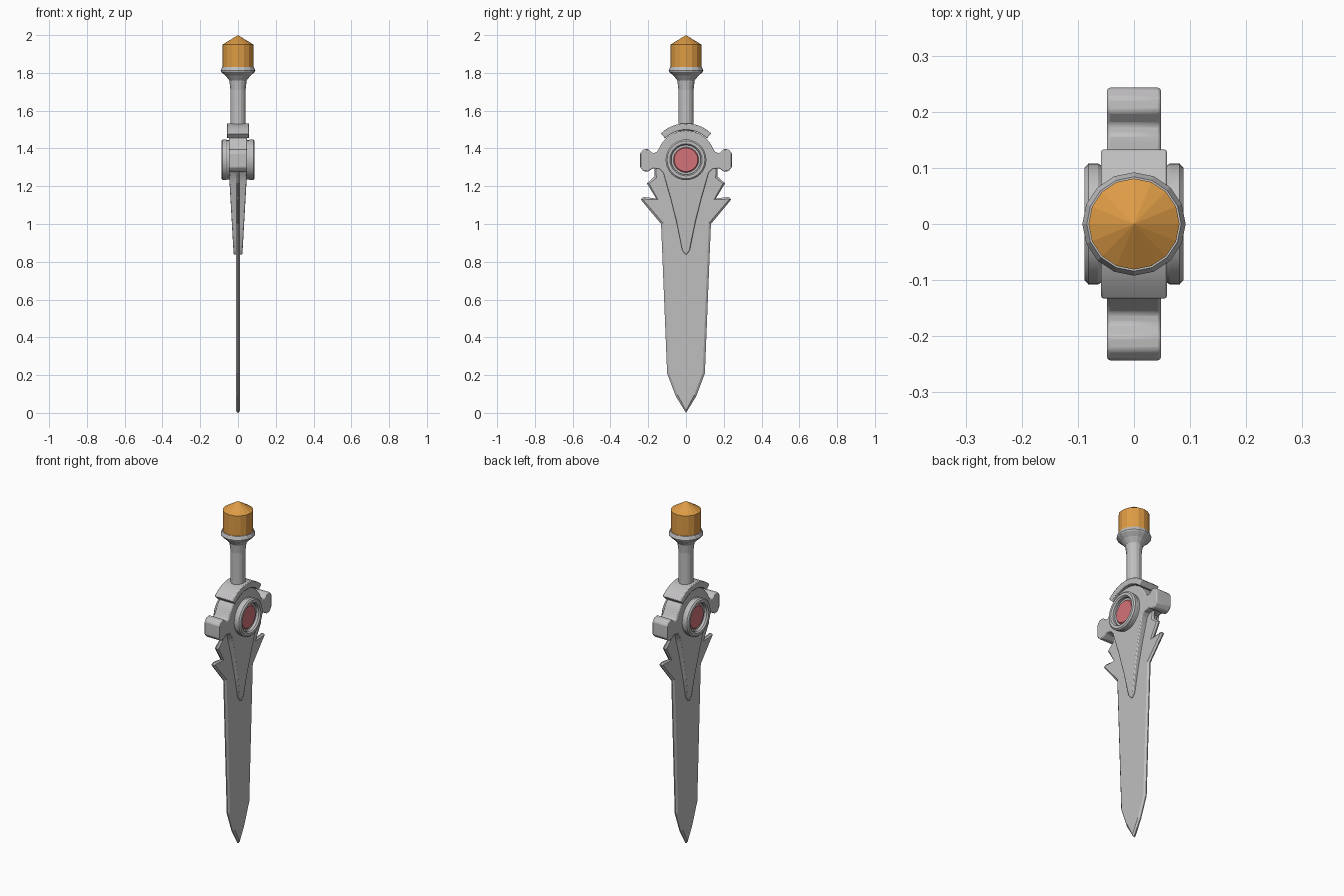
import bpy, bmesh, math
from mathutils import Vector

if "Cube" in bpy.data.objects:
    bpy.data.objects.remove(bpy.data.objects["Cube"])


def material(name, rgb):
    m = bpy.data.materials.new(name)
    m.diffuse_color = (*rgb, 1)
    m.use_nodes = True
    m.node_tree.nodes["Principled BSDF"].inputs["Base Color"].default_value = m.diffuse_color
    return m


STEEL = material("grey steel", (0.53, 0.52, 0.53))
ORANGE = material("orange", (0.73, 0.33, 0.06))
RED = material("red gem", (0.65, 0.17, 0.19))
HUB_Z = 1.34


def finish(name, bm, mat, bevel=0, smooth=None):
    bmesh.ops.recalc_face_normals(bm, faces=bm.faces)
    me = bpy.data.meshes.new(name)
    bm.to_mesh(me)
    bm.free()
    me.materials.append(mat)
    ob = bpy.data.objects.new(name, me)
    bpy.context.collection.objects.link(ob)
    if bevel:
        mod = ob.modifiers.new("bevel", "BEVEL")
        mod.width, mod.segments = bevel, 2
        mod.limit_method, mod.angle_limit = "ANGLE", math.radians(40)
    if smooth:
        bpy.ops.object.select_all(action="DESELECT")
        bpy.context.view_layer.objects.active = ob
        ob.select_set(True)
        bpy.ops.object.shade_smooth_by_angle(angle=math.radians(smooth))
    return ob


def lathe(name, profile, mat, sides, axis=(0, 0, 1), centre=(0, 0, 0), smooth=None):
    """Spin (radius, distance along axis) points around the axis."""
    bm = bmesh.new()
    a, c = Vector(axis), Vector(centre)
    vs = [bm.verts.new(c + Vector((0, r, 0)) + a * h) for r, h in profile]
    es = [bm.edges.new(p) for p in zip(vs, vs[1:])]
    bmesh.ops.spin(bm, geom=vs + es, cent=c, axis=a, angle=math.tau, steps=sides)
    bmesh.ops.remove_doubles(bm, verts=bm.verts, dist=1e-4)
    return finish(name, bm, mat, smooth=smooth)


def plate(outline, half):
    """Extrude a closed (y, z) outline from -half to +half in x."""
    bm = bmesh.new()
    f = bm.faces.new([bm.verts.new((-half, y, z)) for y, z in outline])
    ext = bmesh.ops.extrude_face_region(bm, geom=[f], use_keep_orig=True)
    for v in ext["geom"]:
        if isinstance(v, bmesh.types.BMVert):
            v.co.x = half
    bmesh.ops.recalc_face_normals(bm, faces=bm.faces)
    return bm


def mirrored(half):
    """Complete a right-hand outline with its left-hand mirror."""
    return half + [(-y, z) for y, z in reversed(half) if y > 1e-5]


def arc(radius, start, end, n):
    return [(radius * math.cos(math.radians(start + (end - start) * i / n)),
             HUB_Z + radius * math.sin(math.radians(start + (end - start) * i / n)))
            for i in range(n + 1)]


# Blade with two barbs per side and a narrow ground edge
bm = plate(mirrored([(0, 0), (0.055, 0.09), (0.10, 0.21), (0.132, 1.0), (0.24, 1.13),
                     (0.225, 1.143), (0.158, 1.135), (0.207, 1.215), (0.168, 1.25),
                     (0.168, 1.31)]), 0.003)
sides = [f for f in bm.faces if abs(f.normal.x) > 0.9]
bmesh.ops.inset_individual(bm, faces=sides, thickness=0.012, depth=0.008)
finish("blade", bm, STEEL)

# Guard: round body, side knobs and a tapering tongue down the blade
guard = arc(0.155, 90, 22, 9) + [
    (0.158, 1.378), (0.178, 1.376), (0.20, 1.397), (0.225, 1.395), (0.243, 1.375),
    (0.243, 1.30), (0.225, 1.28), (0.20, 1.277), (0.175, 1.295), (0.14, 1.29),
    (0.12, 1.27), (0.106, 1.22), (0.080, 1.13), (0.048, 1.0), (0.020, 0.86), (0, 0.835)]
bm = plate(mirrored([(0 if y < 1e-6 else y, z) for y, z in guard]), 0.048)
bmesh.ops.bisect_plane(bm, geom=bm.verts[:] + bm.edges[:] + bm.faces[:],
                       plane_co=(0, 0, 1.275), plane_no=(0, 0, 1))
for v in bm.verts:
    t = max(0, min(1, (1.275 - v.co.z) / 0.44))
    v.co.x *= 1 - 0.52 * t
finish("guard", bm, STEEL, bevel=0.009, smooth=35)

# Curved cap over the guard
finish("guard_cap", plate(arc(0.193, 46, 134, 10) + arc(0.158, 134, 46, 10), 0.059),
       STEEL, bevel=0.004, smooth=25)

# Round hub with a recess on each side, and the gem through it
rim = [(0, 0.064), (0.078, 0.064), (0.078, 0.08), (0.085, 0.088), (0.100, 0.088),
       (0.108, 0.081), (0.108, 0.064), (0.104, 0.058)]
lathe("hub", rim + [(r, -h) for r, h in reversed(rim)], STEEL, 32,
      axis=(1, 0, 0), centre=(0, 0, HUB_Z), smooth=30)
lathe("gem", [(0, 0.07), (0.062, 0.07), (0.067, 0.064), (0.067, -0.064), (0.062, -0.07),
              (0, -0.07)], RED, 32, axis=(1, 0, 0), centre=(0, 0, HUB_Z))

# Grip with flared collar
lathe("grip", [(0, 1.45), (0.04, 1.45), (0.04, 1.71), (0.046, 1.76), (0.066, 1.785),
               (0.09, 1.805), (0.092, 1.812), (0.084, 1.832), (0, 1.832)], STEEL, 16)

# Pommel with pointed top
lathe("pommel", [(0, 1.82), (0.081, 1.82), (0.081, 1.95), (0, 2.0)], ORANGE, 16)
